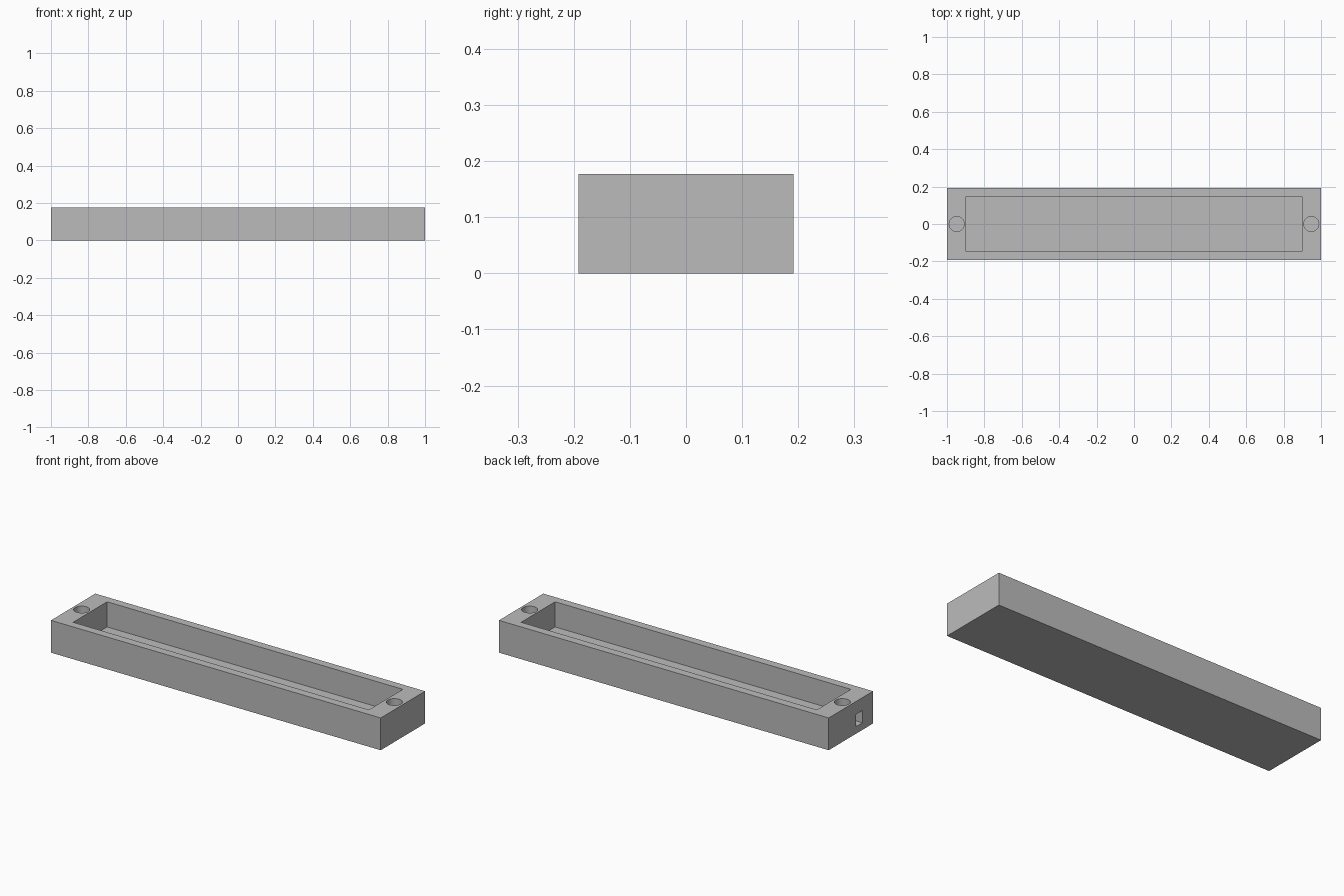
import bpy

if "Cube" in bpy.data.objects:
    bpy.data.objects.remove(bpy.data.objects["Cube"], do_unlink=True)

LENGTH, WIDTH, HEIGHT = 2.0, 0.384, 0.177
FLOOR = 0.039
TOP = HEIGHT + 0.05

grey = bpy.data.materials.new("plain grey")
grey.use_nodes = True
colour = (0.5, 0.5, 0.5, 1)
grey.diffuse_color = colour
grey.node_tree.nodes["Principled BSDF"].inputs["Base Color"].default_value = colour


def box(name, low, high):
    """Axis-aligned box between two corners."""
    centre = [(a + b) / 2 for a, b in zip(low, high)]
    bpy.ops.mesh.primitive_cube_add(size=1, location=centre)
    obj = bpy.context.object
    obj.name = name
    obj.scale = [b - a for a, b in zip(low, high)]
    bpy.ops.object.transform_apply(location=True, rotation=False, scale=True)
    obj.data.materials.append(grey)
    return obj


def cut(target, cutter):
    """Subtract the cutter, then discard it."""
    cutter.hide_render = True
    mod = target.modifiers.new("cut", "BOOLEAN")
    mod.operation = "DIFFERENCE"
    mod.solver = "EXACT"
    mod.object = cutter
    bpy.context.view_layer.objects.active = target
    bpy.ops.object.modifier_apply(modifier=mod.name)
    bpy.data.objects.remove(cutter, do_unlink=True)


# Solid block of the tray
tray = box("tray_case", (-LENGTH / 2, -WIDTH / 2, 0), (LENGTH / 2, WIDTH / 2, HEIGHT))

# Long open cavity
cut(tray, box("cavity_cutter", (-0.897, -0.147, FLOOR), (0.897, 0.147, TOP)))

# Cable slot through one end wall, level with the cavity floor
cut(tray, box("slot_cutter", (-1.05, -0.1, FLOOR), (-0.85, -0.043, 0.106)))

# Blind round hole at each end
for side in (-1, 1):
    bpy.ops.mesh.primitive_cylinder_add(
        vertices=48, radius=0.04, depth=TOP - FLOOR,
        location=(side * 0.948, 0, (TOP + FLOOR) / 2))
    hole = bpy.context.object
    hole.data.materials.append(grey)
    cut(tray, hole)

# Smooth hole walls, crisp edges elsewhere
bpy.ops.object.select_all(action="DESELECT")
tray.select_set(True)
bpy.context.view_layer.objects.active = tray
bpy.ops.object.shade_smooth_by_angle()
